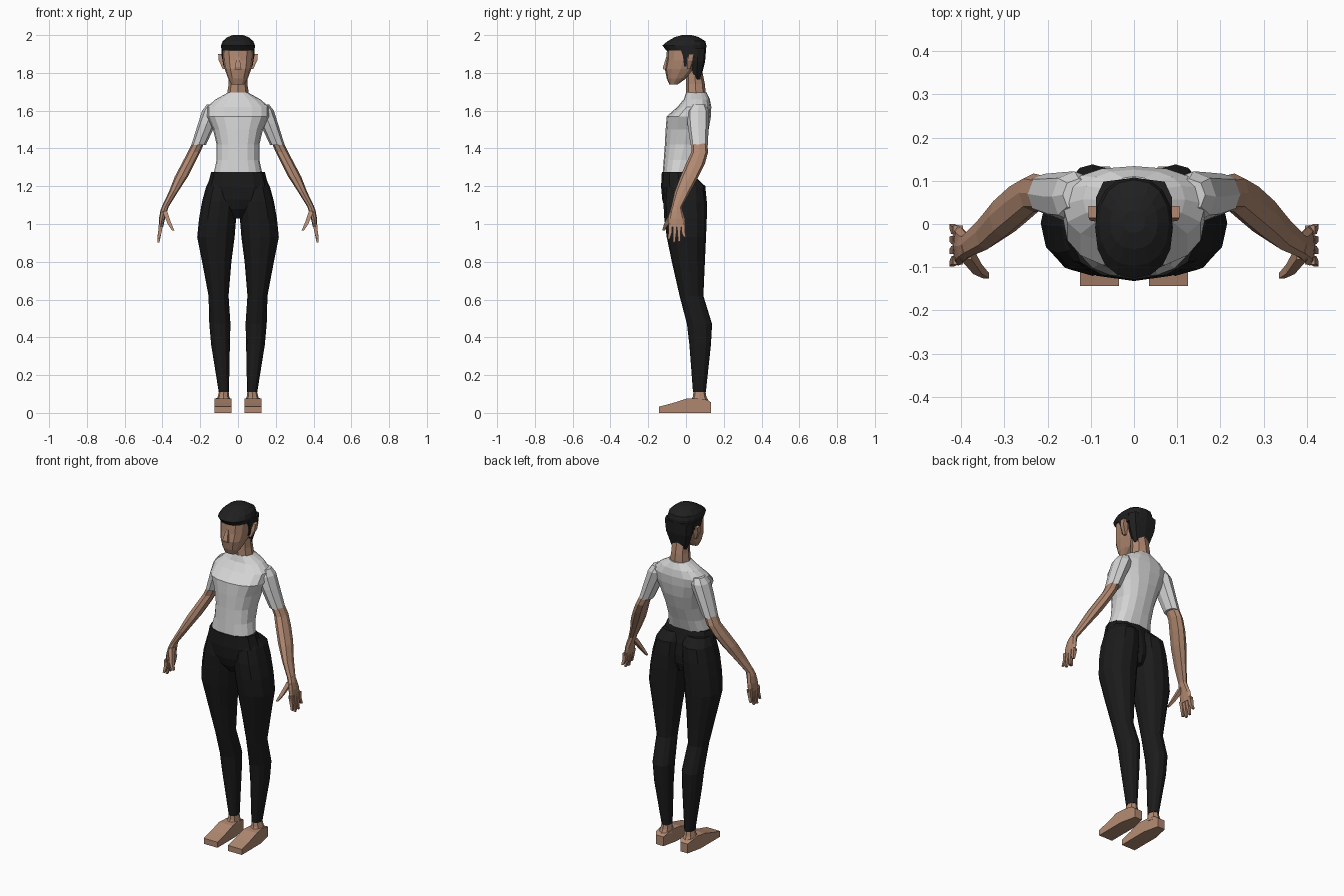
import bpy, bmesh, math


def material(name, rgb):
    m = bpy.data.materials.new(name)
    m.diffuse_color = (*rgb, 1)
    return m


SKIN = material("skin", (0.44, 0.25, 0.165))
SHIRT = material("light grey cloth", (0.66, 0.66, 0.66))
PANTS = material("black cloth", (0.011, 0.011, 0.011))
HAIR = material("black hair", (0.014, 0.014, 0.015))


def finish(name, bm, mat, mirror):
    bmesh.ops.recalc_face_normals(bm, faces=bm.faces)
    me = bpy.data.meshes.new(name)
    bm.to_mesh(me)
    bm.free()
    me.materials.append(mat)
    ob = bpy.data.objects.new(name, me)
    bpy.context.collection.objects.link(ob)
    if mirror:
        ob.modifiers.new("mirror", "MIRROR").use_axis[0] = True
    return ob


def loft(name, rings, mat, n=8, p=2.2, mirror=False, spin=0.0):
    """Skin rounded rings given as (z, x0, x1, y0, y1)."""
    bm = bmesh.new()
    loops = []
    for z, x0, x1, y0, y1 in rings:
        loop = []
        for i in range(n):
            a = 2 * math.pi * (i + spin) / n
            c, s = math.cos(a), math.sin(a)
            if spin:  # square sections reach their full bounds
                c, s = c / math.cos(math.pi / 4), s / math.sin(math.pi / 4)
            else:
                c = math.copysign(abs(c) ** (2 / p), c)
                s = math.copysign(abs(s) ** (2 / p), s)
            loop.append(bm.verts.new(((x0 + x1) / 2 + c * (x1 - x0) / 2,
                                      (y0 + y1) / 2 + s * (y1 - y0) / 2, z)))
        loops.append(loop)
    for a, b in zip(loops, loops[1:]):
        for i in range(n):
            j = (i + 1) % n
            bm.faces.new((a[i], a[j], b[j], b[i]))
    bm.faces.new(loops[0])
    bm.faces.new(loops[-1])
    return finish(name, bm, mat, mirror)


def body(name, rows, mat, **kw):
    """Centred loft from (z, half width, y0, y1)."""
    return loft(name, [(z, -w, w, a, b) for z, w, a, b in rows], mat, **kw)


def block(name, rings, mat, mirror=True):
    return loft(name, rings, mat, n=4, spin=0.5, mirror=mirror)


# Feet: side profile extruded across, narrower at the heel
bm = bmesh.new()
profile = [(-.143, 0), (-.143, .033), (-.07, .052), (0, .075), (.06, .078),
           (.115, .068), (.133, .055), (.133, 0), (.04, 0)]
sides = []
for k in (-1, 1):
    row = []
    for y, z in profile:
        w = .045 if y < .05 else (.036 if y < .12 else .024)
        row.append(bm.verts.new((.08 + k * w, y, z)))
    bm.faces.new(row)
    sides.append(row)
for i in range(len(profile)):
    j = (i + 1) % len(profile)
    bm.faces.new((sides[0][i], sides[0][j], sides[1][j], sides[1][i]))
finish("feet", bm, SKIN, True)
loft("ankles", [(.06, .042, .114, .02, .122), (.085, .046, .108, .036, .108),
                (.13, .052, .096, .042, .10)], SKIN, mirror=True)

# Trousers
loft("trouser_legs", [
    (.11, .048, .102, .037, .105), (.36, .043, .142, .018, .132),
    (.47, .040, .152, .005, .138), (.62, .050, .156, -.034, .092),
    (.80, .035, .190, -.075, .100), (.93, .018, .216, -.102, .106),
    (1.03, .010, .206, -.115, .110), (1.12, .002, .190, -.120, .110),
    (1.20, .002, .168, -.112, .102), (1.245, .004, .145, -.09, .055)],
    PANTS, n=12, mirror=True)
body("trouser_waist", [
    (1.03, .03, -.07, .06), (1.08, .07, -.112, .075), (1.13, .13, -.126, .075),
    (1.20, .162, -.132, .065), (1.275, .142, -.128, .042)], PANTS, n=12)

# Shirt
body("shirt_torso", [
    (1.26, .130, -.124, .038), (1.34, .113, -.118, .065),
    (1.42, .113, -.112, .095), (1.50, .132, -.108, .120),
    (1.57, .165, -.102, .132), (1.62, .165, -.045, .134),
    (1.66, .118, -.012, .126), (1.695, .055, .0, .110)],
    SHIRT, n=16, p=2.4)
loft("shirt_sleeves", [
    (1.418, .170, .247, .024, .116), (1.53, .118, .212, .008, .120),
    (1.60, .085, .190, .005, .122), (1.632, .09, .165, .03, .105)],
    SHIRT, mirror=True)

# Arms and hands
loft("arms", [
    (1.09, .368, .404, -.078, -.022), (1.17, .318, .366, -.060, .022),
    (1.25, .266, .335, -.030, .066), (1.32, .230, .298, .0, .100),
    (1.38, .200, .266, .028, .117), (1.45, .170, .232, .030, .110)],
    SKIN, mirror=True)
loft("palms", [
    (.985, .396, .420, -.096, -.002), (1.03, .386, .418, -.095, -.006),
    (1.07, .374, .411, -.085, -.018), (1.10, .364, .400, -.074, -.024)],
    SKIN, mirror=True)
for i, (y, tip_y, tip_z) in enumerate([(-.084, -.092, .92), (-.060, -.064, .903),
                                       (-.037, -.035, .907), (-.014, -.006, .93)]):
    block(f"fingers_{i + 1}", [
        (tip_z, .416, .427, tip_y - .006, tip_y + .006),
        (.955, .405, .423, y - .009, y + .009),
        (1.0, .396, .419, y - .010, y + .010)], SKIN)
block("thumbs", [
    (.965, .336, .349, -.126, -.113), (1.0, .352, .372, -.116, -.094),
    (1.07, .376, .402, -.082, -.05)], SKIN)

# Neck, head, nose and ears
body("neck", [(1.66, .062, .0, .108), (1.74, .05, .0, .10), (1.84, .05, .005, .08)],
     SKIN)
body("head", [
    (1.738, .034, -.088, -.045), (1.77, .052, -.102, .0),
    (1.82, .070, -.112, .055), (1.865, .079, -.104, .075),
    (1.93, .083, -.101, .09), (1.97, .06, -.07, .07)], SKIN, n=12, p=2.5)
block("nose", [(1.818, -.018, .018, -.120, -.09), (1.83, -.016, .016, -.122, -.09),
               (1.885, -.007, .007, -.104, -.09)], SKIN, mirror=False)
block("ears", [(1.82, .068, .080, .004, .022), (1.865, .074, .102, .008, .034),
               (1.90, .078, .105, .014, .042)], SKIN)

# Hair: cap with a fringe, back, sides and sideburns
body("hair_cap", [
    (1.918, .087, -.104, .106), (1.945, .090, -.125, .108),
    (1.968, .081, -.097, .102), (1.99, .055, -.058, .066),
    (2.0, .026, -.02, .03)], HAIR, n=16, p=2.3)
body("hair_back", [(1.765, .048, .045, .078), (1.80, .062, .03, .086),
                   (1.86, .082, .02, .101), (1.93, .088, .015, .107)],
     HAIR, p=3.2)
block("hair_sides", [(1.885, .06, .086, -.015, .06), (1.93, .06, .088, -.03, .06)], HAIR)
block("sideburns", [(1.835, .06, .077, -.01, .003), (1.89, .06, .086, -.016, .008)], HAIR)
